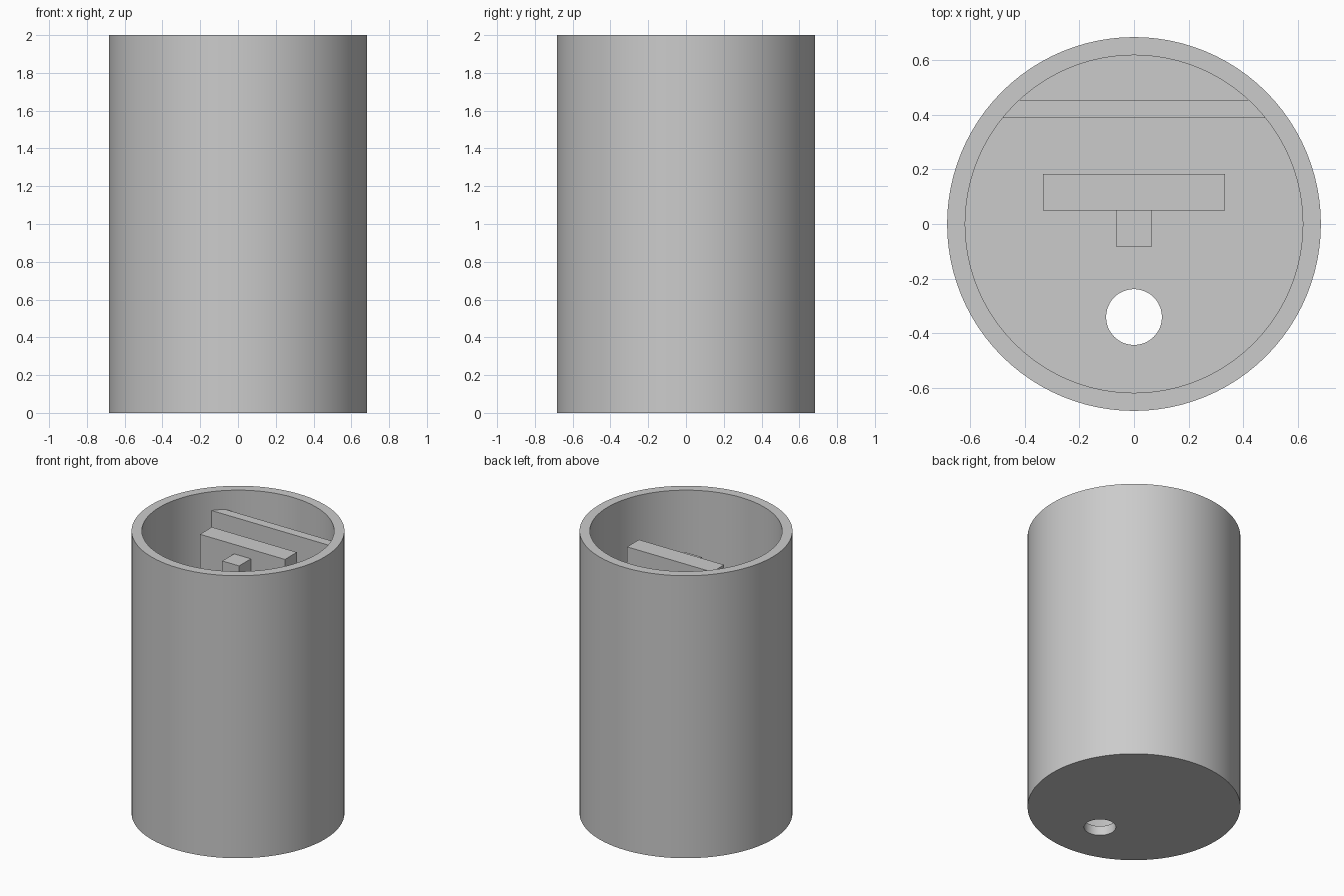
import bpy, bmesh, math

if "Cube" in bpy.data.objects:
    bpy.data.objects.remove(bpy.data.objects["Cube"], do_unlink=True)

HEIGHT, OUTER, INNER, FLOOR = 2.0, 0.683, 0.617, 0.067
SEGMENTS = 96

grey = bpy.data.materials.new("plain_grey")
grey.use_nodes = True
colour = (0.6, 0.6, 0.6, 1)
grey.diffuse_color = colour
grey.node_tree.nodes["Principled BSDF"].inputs["Base Color"].default_value = colour


def prism(name, outline, z0, z1):
    """Extrude a counter-clockwise outline from z0 to z1."""
    bm = bmesh.new()
    base = bm.faces.new([bm.verts.new((x, y, z0)) for x, y in outline])
    top = bmesh.ops.extrude_face_region(bm, geom=[base])["geom"]
    moved = [v for v in top if isinstance(v, bmesh.types.BMVert)]
    bmesh.ops.translate(bm, verts=moved, vec=(0, 0, z1 - z0))
    bmesh.ops.recalc_face_normals(bm, faces=bm.faces)
    mesh = bpy.data.meshes.new(name)
    bm.to_mesh(mesh)
    bm.free()
    mesh.materials.append(grey)
    obj = bpy.data.objects.new(name, mesh)
    bpy.context.collection.objects.link(obj)
    return obj


def circle(radius, cy=0.0, n=SEGMENTS):
    angles = [2 * math.pi * i / n for i in range(n)]
    return [(radius * math.cos(a), cy + radius * math.sin(a)) for a in angles]


def box(x, y0, y1):
    return [(-x, y0), (x, y0), (x, y1), (-x, y1)]


def activate(obj):
    bpy.ops.object.select_all(action="DESELECT")
    obj.select_set(True)
    bpy.context.view_layer.objects.active = obj


def cut(obj, cutter):
    cutter.hide_render = True
    mod = obj.modifiers.new("cut", "BOOLEAN")
    mod.operation, mod.solver, mod.object = "DIFFERENCE", "EXACT", cutter
    activate(obj)
    bpy.ops.object.modifier_apply(modifier=mod.name)
    bpy.data.objects.remove(cutter, do_unlink=True)


# Open cup with a round drain hole in its floor
cup = prism("cup", circle(OUTER), 0, HEIGHT)
cut(cup, prism("cavity_cutter", circle(INNER), FLOOR, HEIGHT + 0.1))
cut(cup, prism("hole_cutter", circle(0.102, -0.34, 48), -0.1, FLOOR + 0.1))
activate(cup)
bpy.ops.object.shade_smooth_by_angle(angle=math.radians(30))

# Upright parts standing on the floor
bottom = FLOOR - 0.01
prism("wide_bar", box(0.333, 0.05, 0.183), bottom, 1.867)
prism("small_post", box(0.066, -0.082, 0.05), bottom, 1.8)

# Partition spanning the cavity, its ends sunk into the round wall
reach = INNER + 0.01
front, back = 0.388, 0.453
ends = [math.sqrt(reach ** 2 - y ** 2) for y in (front, back)]
prism("partition", [(-ends[0], front), (ends[0], front),
                    (ends[1], back), (-ends[1], back)], bottom, 1.867)
